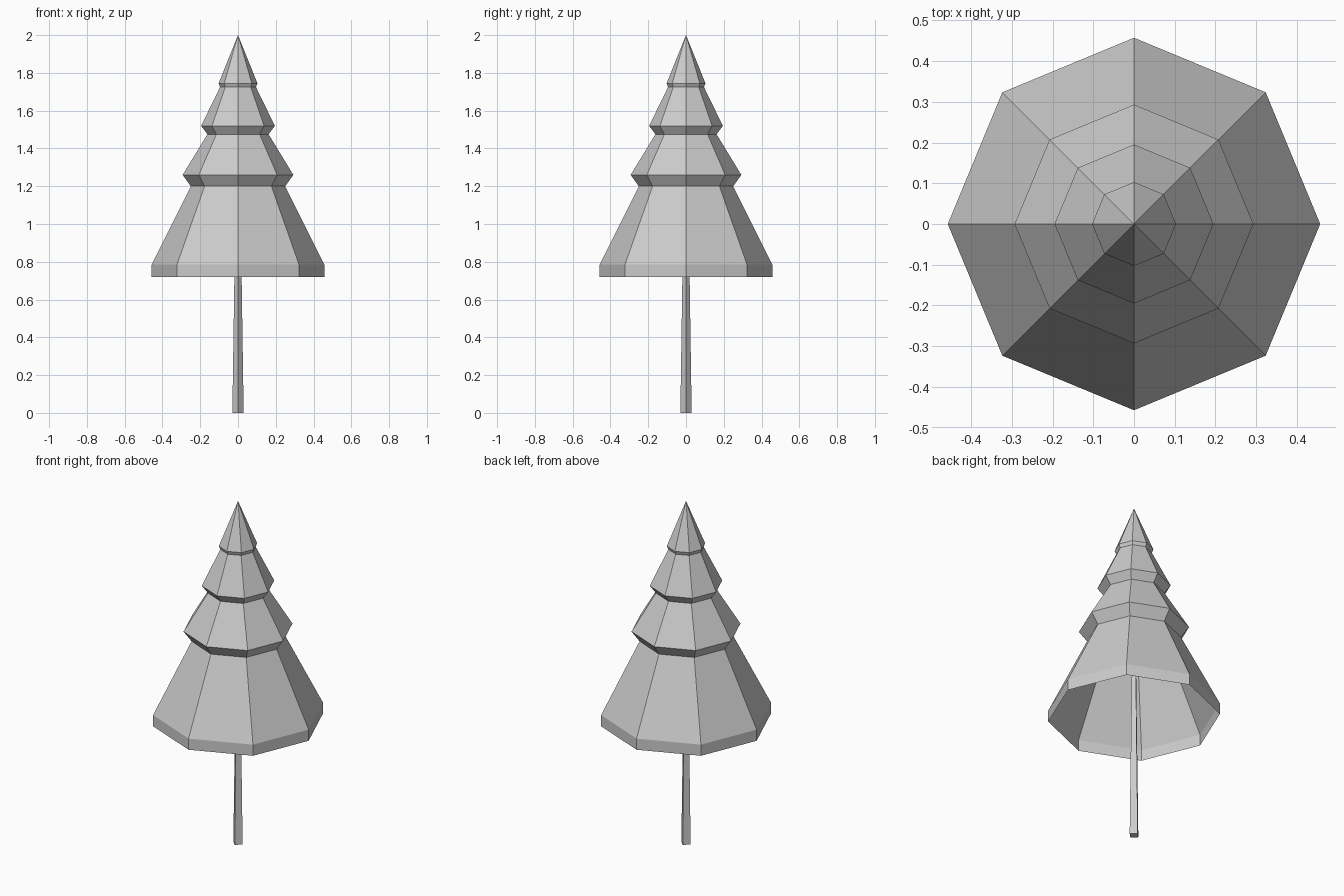
import bpy, bmesh
from math import cos, sin, tau

cube = bpy.data.objects.get("Cube")
if cube:
    bpy.data.objects.remove(cube)

grey = bpy.data.materials.new("plain grey")
grey.use_nodes = True
colour = (0.6, 0.6, 0.6, 1)
grey.diffuse_color = colour
grey.node_tree.nodes["Principled BSDF"].inputs["Base Color"].default_value = colour


def lathe(name, profile, sides, cap_bottom=False):
    """Sweep (radius, height) points around z; radius 0 makes a tip."""
    bm = bmesh.new()
    rings = []
    for r, z in profile:
        if r == 0:
            rings.append([bm.verts.new((0, 0, z))] * sides)
        else:
            rings.append([bm.verts.new((r * cos(tau * i / sides), r * sin(tau * i / sides), z))
                          for i in range(sides)])
    for low, high in zip(rings, rings[1:]):
        for i in range(sides):
            j = (i + 1) % sides
            corners = [low[i], low[j], high[j], high[i]]
            bm.faces.new(list(dict.fromkeys(corners)))
    if cap_bottom:
        bm.faces.new(rings[0][::-1])
    mesh = bpy.data.meshes.new(name)
    bm.to_mesh(mesh)
    bm.free()
    mesh.materials.append(grey)
    obj = bpy.data.objects.new(name, mesh)
    bpy.context.collection.objects.link(obj)
    return obj


# Tiered foliage: an open eight-sided shell, hollow underneath
lathe("foliage", [(0.457, 0.72), (0.457, 0.785), (0.25, 1.2), (0.293, 1.26),
                  (0.162, 1.475), (0.195, 1.52), (0.095, 1.725), (0.103, 1.745),
                  (0, 2)], 8)

# Slim four-sided trunk, tapering up into the foliage
lathe("trunk", [(0.03, 0), (0.012, 1.2), (0, 1.2)], 4, cap_bottom=True)
